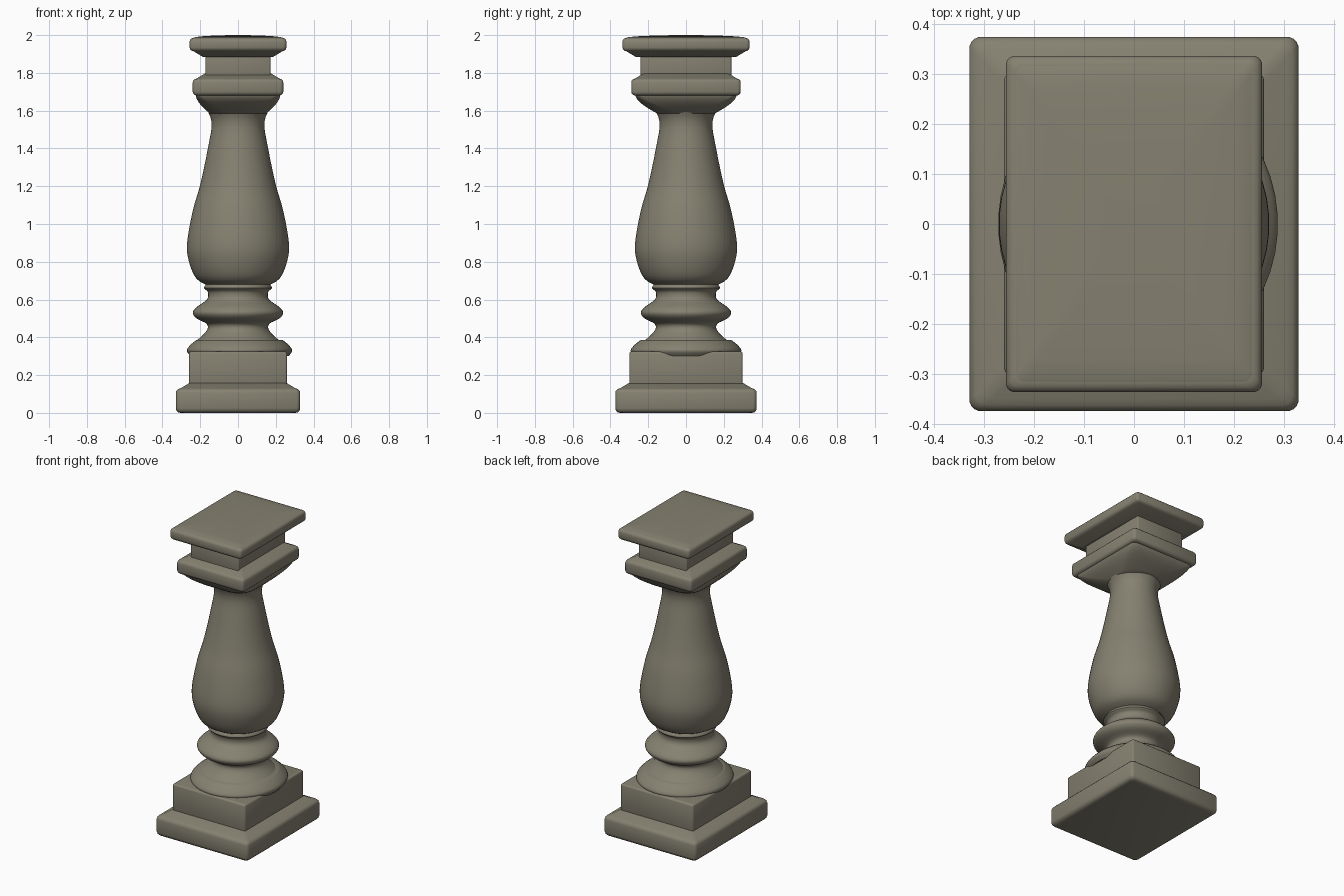
import bpy
import bmesh
from math import sin, cos, pi, radians

old = bpy.data.objects.get("Cube")
if old:
    bpy.data.objects.remove(old, do_unlink=True)

# Weathered stone colour
STONE = (0.235, 0.22, 0.165, 1)
stone = bpy.data.materials.new("weathered stone")
stone.use_nodes = True
stone.diffuse_color = STONE
shader = stone.node_tree.nodes["Principled BSDF"]
shader.inputs["Base Color"].default_value = STONE
shader.inputs["Roughness"].default_value = 0.9


def lerp(start, end, t):
    return start + (end - start) * t


def ring_points(half_x, half_y, corner, steps):
    """Rounded rectangle; it is a circle when the corner equals both halves."""
    corner = min(corner, half_x, half_y)
    points = []
    for turn, (side_x, side_y) in enumerate([(1, 1), (-1, 1), (-1, -1), (1, -1)]):
        for step in range(steps):
            angle = (turn + (step + 0.5) / steps) * pi / 2
            points.append((side_x * (half_x - corner) + corner * cos(angle),
                           side_y * (half_y - corner) + corner * sin(angle)))
    return points


def loft(name, rings, steps):
    """Skin a stack of (height, half_x, half_y, corner) rings."""
    bm = bmesh.new()
    loops = []
    for height, half_x, half_y, corner in rings:
        outline = ring_points(half_x, half_y, corner, steps)
        loops.append([bm.verts.new((x, y, height)) for x, y in outline])
    for lower, upper in zip(loops, loops[1:]):
        for i in range(len(lower)):
            bm.faces.new((lower[i - 1], lower[i], upper[i], upper[i - 1]))
    bm.faces.new(reversed(loops[0]))
    bm.faces.new(loops[-1])
    mesh = bpy.data.meshes.new(name)
    bm.to_mesh(mesh)
    bm.free()
    mesh.materials.append(stone)
    part = bpy.data.objects.new(name, mesh)
    bpy.context.collection.objects.link(part)
    bpy.ops.object.select_all(action='DESELECT')
    part.select_set(True)
    bpy.context.view_layer.objects.active = part
    bpy.ops.object.shade_smooth_by_angle(angle=radians(40))
    return part


def block(name, half_x, half_y, bottom, top, soft, slope_below=0, slope_above=0):
    """Rectangular slab with rounded rims and optional sloped shoulders."""
    rings = []

    def add_ring(height, inset):
        rings.append((height, half_x - inset, half_y - inset, soft))

    if slope_below:
        add_ring(bottom - slope_below * 0.6, soft + slope_below)
    for center, first in ((bottom + soft, -3), (top - soft, 0)):
        for step in range(first, first + 4):
            angle = step * pi / 6
            add_ring(center + soft * sin(angle), soft * (1 - cos(angle)))
    if slope_above:
        add_ring(top + slope_above * 0.6, soft + slope_above)
    return loft(name, rings, steps=4)


def turned(name, profile, samples=4):
    """Lathe a smooth curve through a few (radius, height) points."""
    padded = [profile[0], *profile, profile[-1]]
    curve = []
    for a, b, c, d in zip(padded, padded[1:], padded[2:], padded[3:]):
        for step in range(samples):
            t = step / samples
            curve.append([
                q + t * ((r - p) + t * ((2 * p - 5 * q + 4 * r - s)
                                        + t * (3 * (q - r) + s - p))) / 2
                for p, q, r, s in zip(a, b, c, d)])
    curve.append(profile[-1])
    rings = [(height, radius, radius, radius) for radius, height in curve]
    return loft(name, rings, steps=12)


# Rectangular foot with a sloped shoulder, and the block above it
block("plinth_foot", 0.33, 0.375, 0, 0.13, 0.025, slope_above=0.045)
block("plinth_block", 0.26, 0.3, 0.14, 0.325, 0.012)

# Round cushion on the plinth, slightly off centre and slightly oval
cushion = turned("base_cushion", [
    (0.26, 0.3), (0.28, 0.33), (0.26, 0.36), (0.23, 0.385)])
cushion.location.x = 0.008
cushion.scale.y = 1.05

# Lower collar with a cove on each side of its bead
turned("collar", [
    (0.235, 0.37), (0.17, 0.43), (0.165, 0.47), (0.22, 0.5), (0.24, 0.53),
    (0.22, 0.56), (0.165, 0.6), (0.16, 0.64), (0.18, 0.66), (0.17, 0.68)])

# Bulging vase shaft
turned("shaft", [
    (0.15, 0.67), (0.22, 0.71), (0.26, 0.8), (0.27, 0.9), (0.24, 1.07),
    (0.2, 1.21), (0.16, 1.4), (0.14, 1.54), (0.18, 1.63)])

# Flare that blends from the round neck into the rectangular moulding
flare = []
for step in range(9):
    t = step / 8
    swell = sin(t * pi / 2)
    flare.append((lerp(1.58, 1.69, t), lerp(0.145, 0.225, swell),
                  lerp(0.145, 0.27, swell), lerp(0.145, 0.02, t)))
loft("capital_flare", flare, steps=6)

# Capital moulding and the recessed neck under the top slab
block("capital_moulding", 0.24, 0.29, 1.68, 1.77, 0.02, slope_above=0.045)
block("capital_neck", 0.172, 0.24, 1.76, 1.91, 0.01)

# Top slab with an undercut slope and a slight crown
block("top_slab", 0.257, 0.337, 1.915, 1.985, 0.02, slope_below=0.05)
crown = []
for step in range(6):
    angle = step * pi / 12
    crown.append((1.985 + 0.015 * sin(angle), 0.237 * cos(angle),
                  0.317 * cos(angle), 0.02))
loft("top_crown", crown, steps=4)
